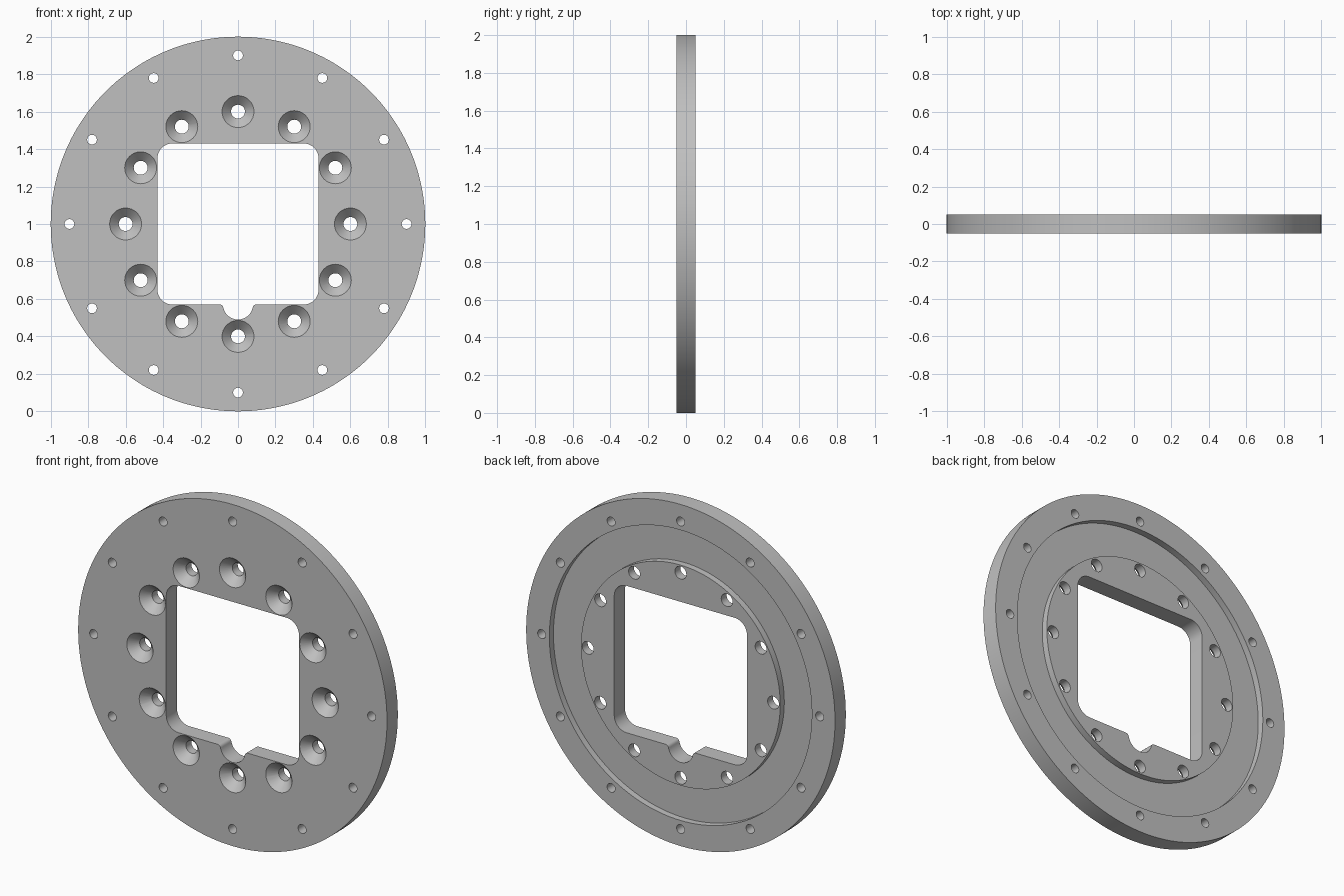
import bpy, bmesh
from math import sin, cos, pi, radians

cube = bpy.data.objects.get("Cube")
if cube:
    bpy.data.objects.remove(cube)

HALF = 0.05      # half the plate thickness
MID = 1.0        # height of the plate centre
OVER = 0.06      # cutters reach slightly past the faces

grey = bpy.data.materials.new("plain_grey")
grey.use_nodes = True
grey.diffuse_color = (0.53, 0.53, 0.53, 1)
grey.node_tree.nodes["Principled BSDF"].inputs["Base Color"].default_value = (0.53, 0.53, 0.53, 1)


def lathe(bm, profile, cx=0.0, cz=MID, segs=32, ring=False):
    """Turn (radius, y) points about a y axis; cap the ends or close into a ring."""
    loops = [[bm.verts.new((cx + r * cos(2 * pi * i / segs), y, cz + r * sin(2 * pi * i / segs)))
              for i in range(segs)] for r, y in profile]
    pairs = list(zip(loops, loops[1:]))
    if ring:
        pairs.append((loops[-1], loops[0]))
    else:
        bm.faces.new(loops[0])
        bm.faces.new(loops[-1])
    for a, b in pairs:
        for i in range(segs):
            j = (i + 1) % segs
            bm.faces.new((a[i], a[j], b[j], b[i]))


def prism(bm, outline):
    """Extrude an (x, z) outline through the plate."""
    face = bm.faces.new([bm.verts.new((x, -OVER, z)) for x, z in outline])
    result = bmesh.ops.extrude_face_region(bm, geom=[face])
    moved = [v for v in result["geom"] if isinstance(v, bmesh.types.BMVert)]
    bmesh.ops.translate(bm, verts=moved, vec=(0, 2 * OVER, 0))


def arc(cx, cz, r, start, end, steps=10):
    angles = [radians(start + (end - start) * i / steps) for i in range(steps + 1)]
    return [(cx + r * cos(a), cz + r * sin(a)) for a in angles]


def make_object(name, bm):
    bmesh.ops.recalc_face_normals(bm, faces=bm.faces[:])
    mesh = bpy.data.meshes.new(name)
    bm.to_mesh(mesh)
    bm.free()
    obj = bpy.data.objects.new(name, mesh)
    bpy.context.collection.objects.link(obj)
    mesh.materials.append(grey)
    return obj


# Round plate
bm = bmesh.new()
lathe(bm, [(1, -HALF), (1, HALF)], segs=144)
plate = make_object("mounting_plate", bm)

# Ring groove in the back
bm = bmesh.new()
lathe(bm, [(0.645, 0.012), (0.85, 0.012), (0.85, OVER), (0.645, OVER)], segs=144, ring=True)
groove = make_object("groove_cutter", bm)

# Square window with rounded corners and a filleted notch at the bottom
half = arc(0, 0.57, 0.08, -90, -11.5, 12)
half += arc(0.098, 0.55, 0.02, 168.5, 90, 6)
half += arc(0.35, 0.65, 0.08, -90, 0) + arc(0.35, 1.35, 0.08, 0, 90)
bm = bmesh.new()
prism(bm, half + [(-x, z) for x, z in reversed(half[1:])])
window = make_object("window_cutter", bm)

# Twelve countersunk bolt holes and twelve small rim holes
bm = bmesh.new()
for k in range(12):
    c, s = cos(k * pi / 6), sin(k * pi / 6)
    lathe(bm, [(0.095, -OVER), (0.037, 0), (0.037, OVER)], 0.6 * c, MID + 0.6 * s)
    lathe(bm, [(0.026, -OVER), (0.026, OVER)], 0.9 * c, MID + 0.9 * s, 24)
holes = make_object("hole_cutter", bm)

# Cut everything from the plate
bpy.context.view_layer.objects.active = plate
for cutter in (groove, window, holes):
    cutter.hide_render = True
    mod = plate.modifiers.new(cutter.name, "BOOLEAN")
    mod.operation = "DIFFERENCE"
    mod.solver = "EXACT"
    mod.object = cutter
    bpy.ops.object.modifier_apply(modifier=mod.name)
    bpy.data.objects.remove(cutter)

# Smooth the round walls, keep the edges crisp
bpy.ops.object.select_all(action="DESELECT")
plate.select_set(True)
bpy.ops.object.shade_smooth_by_angle(angle=radians(25))
